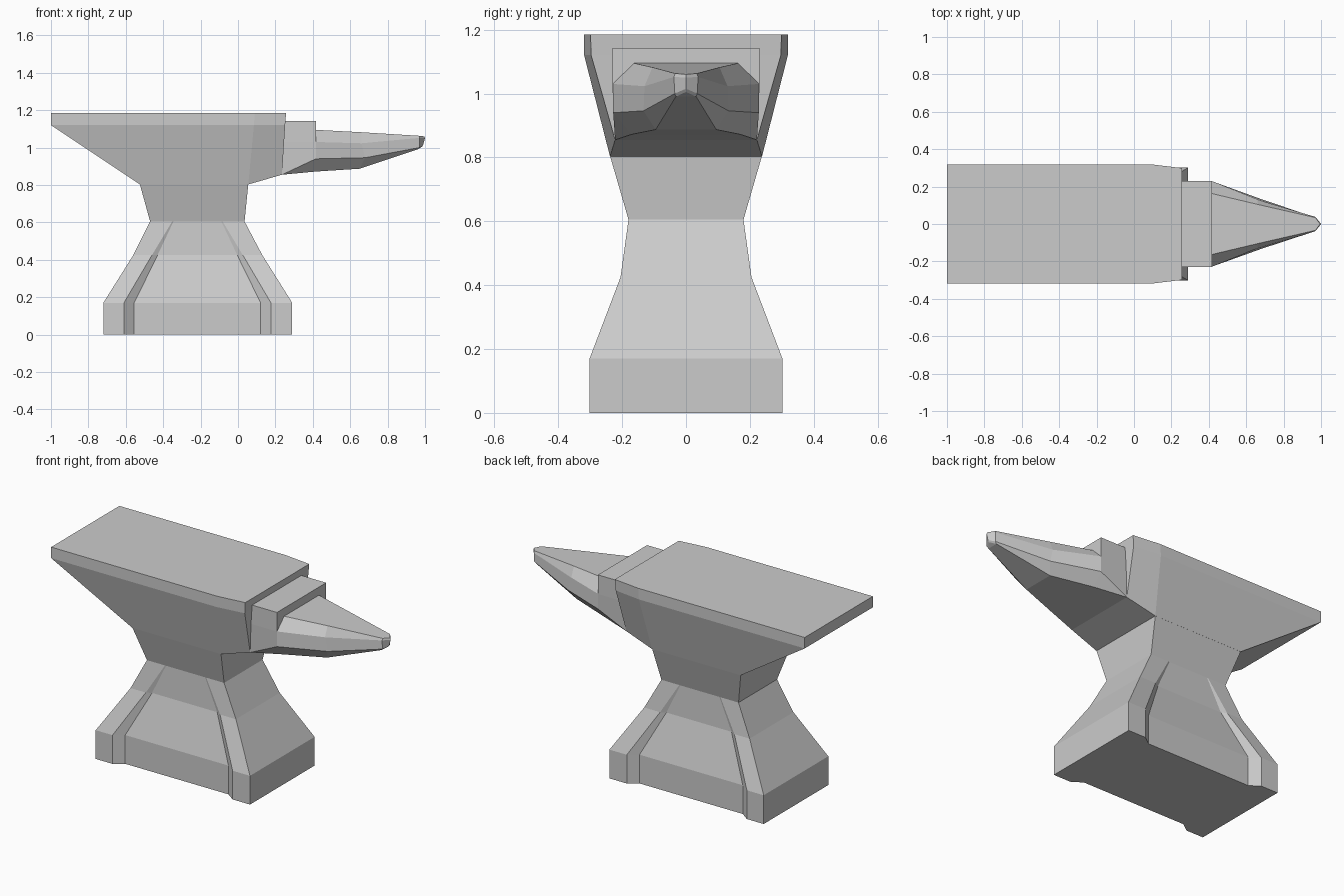
import bpy, bmesh


def loft(name, halves):
    """Skin a stack of cross-sections, each given as its +y half and mirrored in y."""
    bm = bmesh.new()
    rings = []
    for half in halves:
        pts = half + [(x, -y, z) for x, y, z in reversed(half)]
        rings.append([bm.verts.new(p) for p in pts])
    n = len(rings[0])
    for a, b in zip(rings, rings[1:]):
        for i in range(n):
            j = (i + 1) % n
            bm.faces.new((a[i], a[j], b[j], b[i]))
    # end caps as strips joining mirrored points
    for r in (rings[0], rings[-1]):
        for i in range(n // 2 - 1):
            bm.faces.new((r[i], r[i + 1], r[n - 2 - i], r[n - 1 - i]))
    bmesh.ops.remove_doubles(bm, verts=bm.verts, dist=0.0005)
    bmesh.ops.recalc_face_normals(bm, faces=bm.faces)
    mesh = bpy.data.meshes.new(name)
    bm.to_mesh(mesh)
    bm.free()
    obj = bpy.data.objects.new(name, mesh)
    bpy.context.collection.objects.link(obj)
    return obj


# Pedestal: feet with a recess between them that fades out at the waist
def pedestal_ring(z, x0, x1, y, outer, inner, recess):
    mid = 2 * -0.217
    yi = y - recess
    return [(x0, y, z), (outer, y, z), (inner, yi, z),
            (mid - inner, yi, z), (mid - outer, y, z), (x1, y, z)]


loft("pedestal", [
    pedestal_ring(0.00, -0.72, 0.29, 0.302, -0.61, -0.555, 0.04),
    pedestal_ring(0.17, -0.72, 0.29, 0.302, -0.61, -0.555, 0.04),
    pedestal_ring(0.425, -0.56, 0.13, 0.205, -0.46, -0.43, 0.016),
    pedestal_ring(0.605, -0.47, 0.035, 0.18, -0.352, -0.345, 0.0),
    pedestal_ring(0.805, -0.525, 0.055, 0.238, -0.352, -0.345, 0.0),
])

# Body: flat face, rim and tapering heel
loft("body", [
    [(-0.525, 0.238, 0.803), (0.055, 0.238, 0.803), (0.235, 0.222, 0.855)],
    [(-1.0, 0.319, 1.12), (0.085, 0.319, 1.12), (0.252, 0.297, 1.12)],
    [(-1.0, 0.319, 1.185), (0.09, 0.319, 1.185), (0.257, 0.299, 1.185)],
])

# Step block between face and horn
loft("step", [
    [(0.252, 0.23, 1.143), (0.244, 0.23, 1.03), (0.235, 0.222, 0.855), (0.235, 0.222, 0.855)],
    [(0.416, 0.23, 1.143), (0.416, 0.23, 1.03), (0.416, 0.228, 0.94), (0.416, 0.17, 0.872)],
])

# Horn: faceted taper ending in a short vertical edge
loft("horn", [
    [(0.416, 0.163, 1.095), (0.416, 0.229, 1.03), (0.416, 0.228, 0.94), (0.416, 0.17, 0.872)],
    [(0.66, 0.105, 1.082), (0.66, 0.13, 1.023), (0.68, 0.133, 0.946), (0.65, 0.095, 0.887)],
    [(0.97, 0.034, 1.063), (0.97, 0.038, 1.052), (0.97, 0.035, 1.0), (0.96, 0.032, 0.99)],
    [(0.995, 0.0, 1.06), (1.0, 0.0, 1.05), (0.99, 0.0, 1.015), (0.985, 0.0, 1.005)],
])
